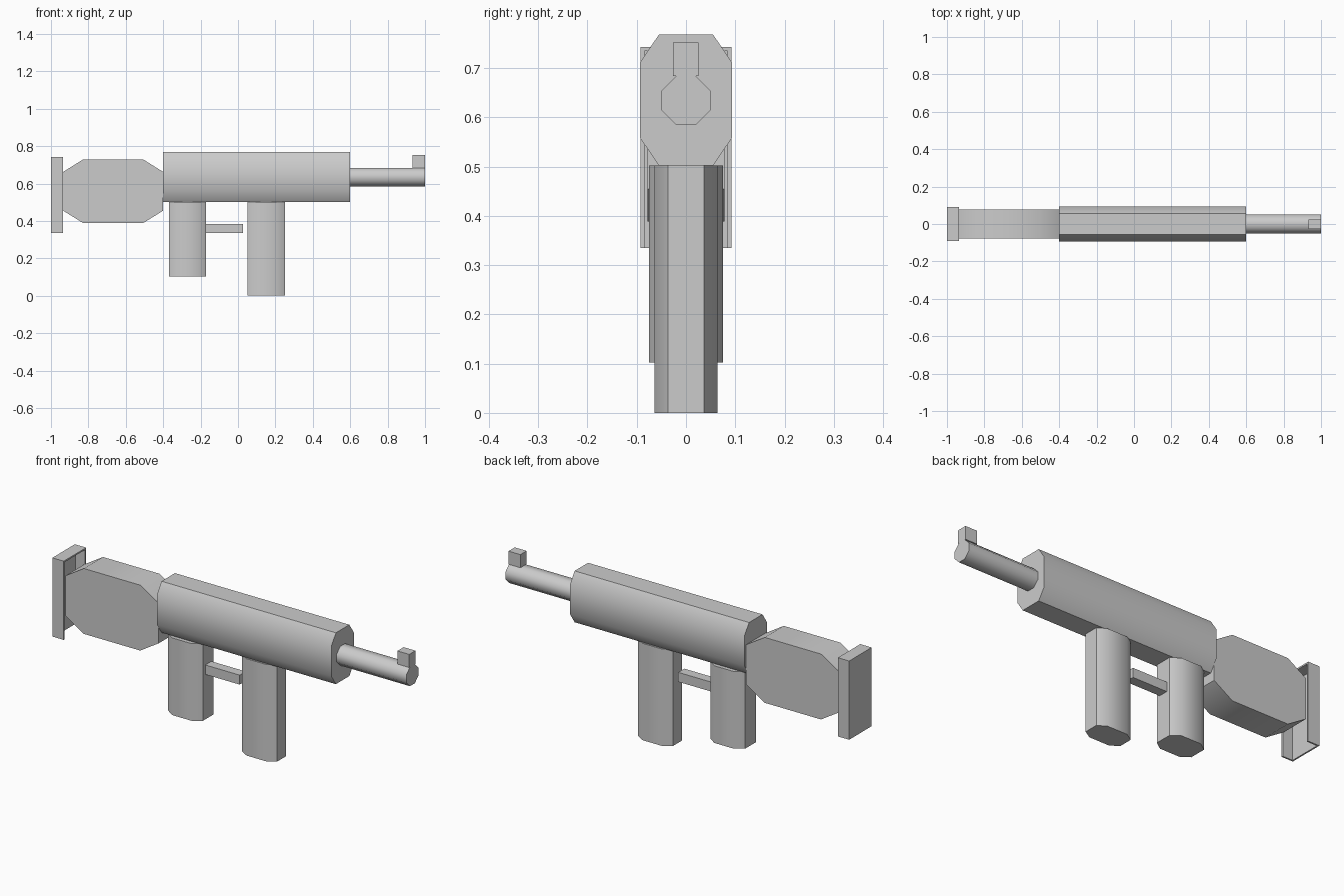
import bpy, bmesh, math
from mathutils import Vector

if "Cube" in bpy.data.objects:
    bpy.data.objects.remove(bpy.data.objects["Cube"])

grey = bpy.data.materials.new("light_grey")
grey.diffuse_color = (0.6, 0.6, 0.6, 1)
grey.use_nodes = True
grey.node_tree.nodes["Principled BSDF"].inputs["Base Color"].default_value = grey.diffuse_color


def finish(name, bm, smooth=False):
    bmesh.ops.recalc_face_normals(bm, faces=bm.faces)
    mesh = bpy.data.meshes.new(name)
    bm.to_mesh(mesh)
    bm.free()
    mesh.materials.append(grey)
    ob = bpy.data.objects.new(name, mesh)
    bpy.context.collection.objects.link(ob)
    if smooth:
        bpy.ops.object.select_all(action='DESELECT')
        ob.select_set(True)
        bpy.context.view_layer.objects.active = ob
        bpy.ops.object.shade_smooth_by_angle(angle=math.radians(48))
    return ob


def box(name, lo, hi):
    bm = bmesh.new()
    bmesh.ops.create_cube(bm, size=1)
    lo, hi = Vector(lo), Vector(hi)
    for v in bm.verts:
        v.co = (lo + hi) / 2 + v.co * (hi - lo)
    return finish(name, bm)


def octagon_prism(name, axis, lo, hi, cut_a, cut_b):
    """Box from lo to hi whose four edges along axis are cut off."""
    a, b = [i for i in range(3) if i != axis]
    outline = [(lo[a] + cut_a, lo[b]), (hi[a] - cut_a, lo[b]),
               (hi[a], lo[b] + cut_b), (hi[a], hi[b] - cut_b),
               (hi[a] - cut_a, hi[b]), (lo[a] + cut_a, hi[b]),
               (lo[a], hi[b] - cut_b), (lo[a], lo[b] + cut_b)]
    bm = bmesh.new()
    verts = []
    for p, q in outline:
        co = [0, 0, 0]
        co[axis], co[a], co[b] = lo[axis], p, q
        verts.append(bm.verts.new(co))
    face = bm.faces.new(verts)
    ext = bmesh.ops.extrude_face_region(bm, geom=[face], use_keep_orig=True)
    for v in ext["geom"]:
        if isinstance(v, bmesh.types.BMVert):
            v.co[axis] = hi[axis]
    return finish(name, bm, True)


# Main housing, front tube and its small post
octagon_prism("main_body", 0, (-0.40, -0.093, 0.502), (0.60, 0.093, 0.768), 0.038, 0.056)
octagon_prism("front_tube", 0, (0.60, -0.05, 0.585), (1.0, 0.05, 0.684), 0.03, 0.03)
box("front_post", (0.932, -0.026, 0.684), (1.0, 0.025, 0.752))

# Two uprights under the body, joined by a bar
octagon_prism("rear_grip", 2, (-0.37, -0.075, 0.102), (-0.17, 0.075, 0.502), 0.044, 0.031)
octagon_prism("front_grip", 2, (0.05, -0.064, 0.0), (0.25, 0.064, 0.502), 0.044, 0.027)
box("grip_bar", (-0.17, -0.025, 0.335), (0.027, 0.025, 0.384))

# Rear block
octagon_prism("rear_block", 1, (-0.935, -0.078, 0.389), (-0.40, 0.078, 0.728), 0.106, 0.066)

# End cap: thin shell, open below and towards the rear block
X0, X1, Y, Z0, Z1, T = -1.0, -0.935, 0.092, 0.335, 0.743, 0.008
box("end_cap_back", (X0, -Y, Z0), (X0 + T, Y, Z1))
box("end_cap_top", (X0 + T, -Y, Z1 - T), (X1, Y, Z1))
for side, s in (("left", 1), ("right", -1)):
    ys = sorted((s * Y, s * (Y - T)))
    box("end_cap_" + side, (X0 + T, ys[0], Z0), (X1, ys[1], Z1 - T))
